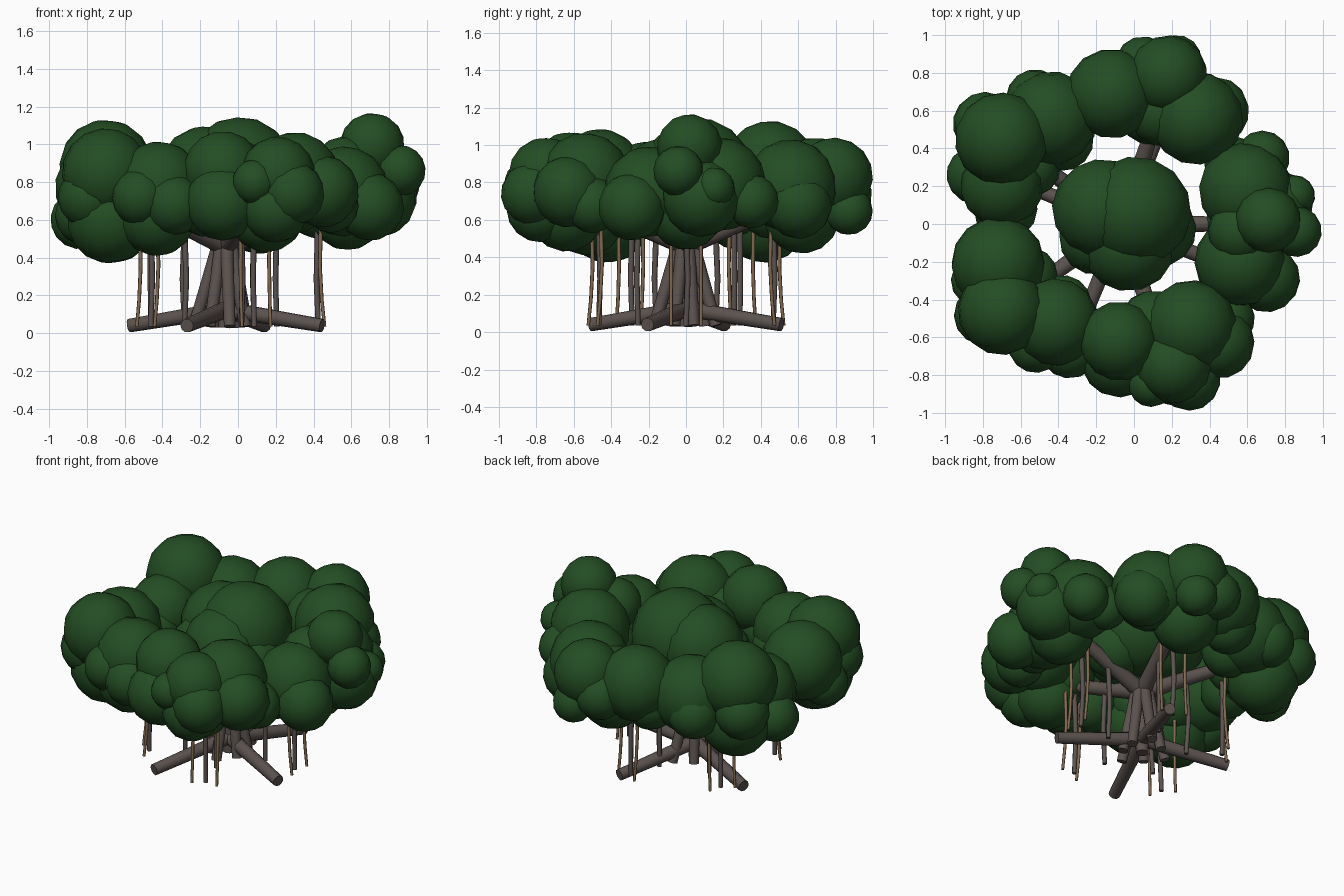
import bpy, bmesh, random
from math import sin, cos, pi, radians
from mathutils import Vector, Matrix, Euler

random.seed(4)
CX = -0.065                      # trunk axis
BRANCH_ANGLES = [0, 72, 144, 216, 288]


def material(name, rgb):
    m = bpy.data.materials.new(name)
    m.diffuse_color = (*rgb, 1)
    return m


BARK = material("bark", (0.105, 0.085, 0.078))
TAN = material("hanging_root_tan", (0.22, 0.14, 0.075))
LEAF = material("foliage", (0.017, 0.075, 0.017))


def finish(bm, name, mat):
    me = bpy.data.meshes.new(name)
    bm.to_mesh(me)
    bm.free()
    me.materials.append(mat)
    ob = bpy.data.objects.new(name, me)
    bpy.context.collection.objects.link(ob)
    return ob


def polar(angle, r, z):
    a = radians(angle)
    return Vector((CX + r * cos(a), r * sin(a), z))


def tube(name, pts, r0, r1, mat, sides=10):
    """Tapered capped tube through the points."""
    pts = [Vector(p) for p in pts]
    n = len(pts)
    bm = bmesh.new()
    rings = []
    for i, p in enumerate(pts):
        d = (pts[min(i + 1, n - 1)] - pts[max(i - 1, 0)]).normalized()
        # steep tubes share one twist-free frame, flat tubes use the up axis
        ref = Vector((1, 0, 0)) if abs(d.z) > 0.7 else Vector((0, 0, 1))
        u = ref.cross(d).normalized()
        v = d.cross(u)
        r = r0 + (r1 - r0) * i / (n - 1)
        rings.append([bm.verts.new(p + u * r * cos(2 * pi * k / sides) + v * r * sin(2 * pi * k / sides))
                      for k in range(sides)])
    for a, b in zip(rings, rings[1:]):
        for k in range(sides):
            f = bm.faces.new((a[k], a[(k + 1) % sides], b[(k + 1) % sides], b[k]))
            f.smooth = True
    for cap in (rings[0][::-1], rings[-1]):
        for e in bm.faces.new(cap).edges:
            e.smooth = False     # crisp cap edges
    return finish(bm, name, mat)


def foliage(name, balls):
    """Cluster of overlapping leaf balls given as (x, y, z, radius)."""
    bm = bmesh.new()
    for x, y, z, r in balls:
        rot = Euler((random.uniform(-.3, .3), random.uniform(-.3, .3), random.uniform(0, 6))).to_matrix().to_4x4()
        bmesh.ops.create_uvsphere(bm, u_segments=14, v_segments=8, radius=r,
                                  matrix=Matrix.Translation((x, y, z)) @ rot)
    for f in bm.faces:
        f.smooth = True
    return finish(bm, name, LEAF)


# trunk: a core stem with leaning stems fused at the crown
tube("trunk_core", [(CX, 0, 0.03), (CX, 0, 0.54)], 0.04, 0.045, BARK)
for i in range(7):
    a = 20 + i * 360 / 7
    r = 0.17 if i % 2 else 0.12
    tube(f"trunk_stem_{i}", [polar(a, r, 0.035), polar(a, 0.03, 0.5)], 0.032, 0.036, BARK)

# surface roots
for i, a in enumerate((-22, 68, 158, 248)):
    tube(f"surface_root_{i}", [polar(a, 0.0, 0.125), polar(a, 0.55, 0.04)], 0.045, 0.037, BARK)

# main branches with prop roots and hanging roots
for i, a in enumerate(BRANCH_ANGLES):
    tube(f"branch_{i}", [polar(a, 0, 0.46), polar(a, 0.56, 0.68)], 0.052, 0.038, BARK)
    for j, r in enumerate((0.27, 0.49)):
        b = polar(a, r, 0.035)
        k = random.uniform(-.012, .012)
        tube(f"prop_root_{i}_{j}", [b, b + Vector((k, -k, 0.25)), polar(a, r, 0.54 + 0.1 * j)],
             0.014, 0.016, BARK, 8)
    for j, (da, r) in enumerate(((-9, 0.51), (9, 0.51))):
        b = polar(a + da, r, 0.035)
        out = polar(a, 1, 0) - polar(a, 0, 0)
        tube(f"hanging_root_{i}_{j}",
             [b + out * 0.02, b + out * 0.005 + Vector((0, 0, 0.14)), b - out * 0.005 + Vector((0, 0, 0.32)),
              b + Vector((0, 0, 0.54))], 0.009, 0.011, TAN, 8)

# canopy: a centre mass and five clusters around it
foliage("foliage_centre", [
    (0.01, 0.065, 0.85, 0.295), (-0.17, 0.08, 0.83, 0.265), (-0.03, -0.11, 0.79, 0.25),
    (-0.2, -0.07, 0.74, 0.2), (0.13, -0.03, 0.72, 0.2)])
foliage("foliage_right", [
    (0.71, 0.02, 0.99, 0.175), (0.59, 0.18, 0.79, 0.25), (0.56, -0.2, 0.75, 0.24),
    (0.86, -0.04, 0.86, 0.135), (0.7, -0.29, 0.67, 0.18), (0.68, 0.35, 0.7, 0.145),
    (0.58, 0.0, 0.64, 0.2), (0.74, 0.08, 0.72, 0.21), (0.85, 0.15, 0.77, 0.11), (0.56, -0.04, 0.87, 0.17),
    (0.52, -0.33, 0.68, 0.14), (0.51, 0.33, 0.7, 0.14)])
foliage("foliage_back_right", [
    (-0.12, 0.69, 0.8, 0.24), (0.18, 0.79, 0.83, 0.21), (0.33, 0.56, 0.78, 0.25),
    (0.23, 0.87, 0.65, 0.13), (0.11, 0.62, 0.63, 0.21), (0.05, 0.84, 0.73, 0.155),
    (0.43, 0.6, 0.68, 0.18), (0.15, 0.6, 0.75, 0.19), (-0.2, 0.66, 0.68, 0.17)])
foliage("foliage_back_left", [
    (-0.7, 0.45, 0.88, 0.25), (-0.7, 0.2, 0.74, 0.22), (-0.44, 0.56, 0.76, 0.25),
    (-0.84, 0.26, 0.6, 0.155), (-0.67, 0.42, 0.6, 0.23), (-0.38, 0.45, 0.67, 0.17),
    (-0.79, 0.53, 0.72, 0.17), (-0.52, 0.66, 0.69, 0.16), (-0.55, 0.3, 0.67, 0.16), (-0.68, 0.08, 0.66, 0.17)])
foliage("foliage_front_left", [
    (-0.7, -0.46, 0.85, 0.235), (-0.72, -0.21, 0.77, 0.25), (-0.42, -0.52, 0.78, 0.235),
    (-0.82, -0.3, 0.62, 0.15), (-0.68, -0.42, 0.6, 0.23), (-0.43, -0.53, 0.62, 0.21),
    (-0.52, -0.64, 0.72, 0.15), (-0.34, -0.66, 0.68, 0.16), (-0.79, -0.48, 0.72, 0.165),
    (-0.38, -0.43, 0.68, 0.16), (-0.56, -0.28, 0.67, 0.16)])
foliage("foliage_front_right", [
    (-0.08, -0.62, 0.86, 0.21), (0.3, -0.54, 0.82, 0.245), (0.21, -0.75, 0.84, 0.2),
    (-0.08, -0.72, 0.69, 0.2), (0.45, -0.63, 0.75, 0.19), (0.29, -0.82, 0.74, 0.17),
    (0.15, -0.64, 0.64, 0.21), (0.2, -0.78, 0.66, 0.18), (0.09, -0.85, 0.8, 0.12),
    (0.49, -0.5, 0.68, 0.15), (0.1, -0.53, 0.75, 0.18), (-0.17, -0.62, 0.68, 0.17)])
